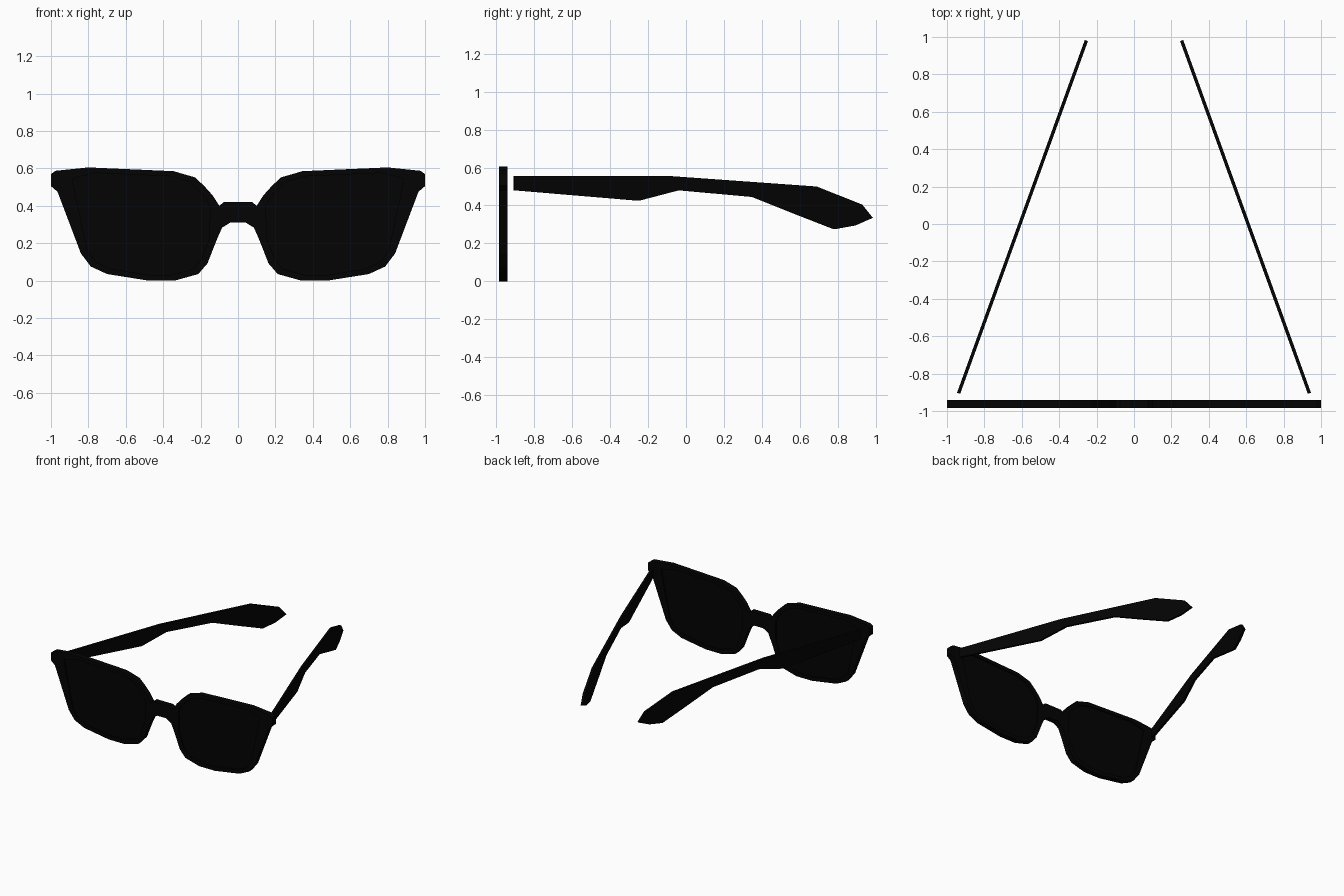
import bpy, bmesh, math

cube = bpy.data.objects.get("Cube")
if cube:
    bpy.data.objects.remove(cube, do_unlink=True)


def material(name, color, roughness):
    mat = bpy.data.materials.new(name)
    mat.use_nodes = True
    mat.diffuse_color = color
    bsdf = mat.node_tree.nodes["Principled BSDF"]
    bsdf.inputs["Base Color"].default_value = color
    bsdf.inputs["Roughness"].default_value = roughness
    return mat


BLACK = material("black plastic", (0.001, 0.001, 0.001, 1), 0.5)


def plate(name, loops, half_depth, location, turn=0.0):
    """Upright flat plate from closed outlines; inner outlines become holes."""
    curve = bpy.data.curves.new(name, "CURVE")
    curve.dimensions = "2D"
    curve.fill_mode = "BOTH"
    curve.extrude = half_depth
    for loop in loops:
        spline = curve.splines.new("POLY")
        spline.points.add(len(loop) - 1)
        for point, (x, z) in zip(spline.points, loop):
            point.co = (x, z, 0, 1)
        spline.use_cyclic_u = True
    source = bpy.data.objects.new(name + "_outline", curve)
    bpy.context.collection.objects.link(source)
    graph = bpy.context.evaluated_depsgraph_get()
    mesh = bpy.data.meshes.new_from_object(source.evaluated_get(graph))
    bpy.data.objects.remove(source, do_unlink=True)
    bpy.data.curves.remove(curve)

    bm = bmesh.new()
    bm.from_mesh(mesh)
    bmesh.ops.remove_doubles(bm, verts=bm.verts, dist=0.0005)
    bmesh.ops.recalc_face_normals(bm, faces=bm.faces)
    for face in bm.faces:
        face.smooth = False
    bm.to_mesh(mesh)
    bm.free()

    mesh.name = name
    mesh.materials.clear()
    mesh.materials.append(BLACK)
    obj = bpy.data.objects.new(name, mesh)
    obj.location = location
    obj.rotation_euler = (math.pi / 2, 0, turn)
    bpy.context.collection.objects.link(obj)
    return obj


def mirrored(points):
    return [(-x, z) for x, z in reversed(points)]


# Half outline of the front: bridge top, brow, hinge corner, lower rim, bridge bottom
bridge_top = [(.075, .42), (.10, .40)]
brow = [(.135, .455), (.18, .505), (.23, .552), (.345, .585), (.80, .605)]
hinge_corner = [(.975, .587), (1, .57), (1, .505), (.965, .475)]
lower_rim = [(.84, .145), (.787, .075), (.70, .035), (.48, 0), (.338, 0),
             (.212, .035), (.163, .092), (.115, .215)]
bridge_bottom = [(.085, .283), (.04, .311)]
half = bridge_top + brow + hinge_corner + lower_rim + bridge_bottom

# Lens opening follows the rim, shrunk towards its middle
rim = [(.11, .40)] + brow + [(.93, .57)] + lower_rim
lens = [(.5 + (x - .5) * .9, .31 + (z - .31) * .9) for x, z in rim]

FRONT = (0, -.962, 0)
plate("front_frame", [half + mirrored(half), lens, mirrored(lens)], .022, FRONT)
plate("left_lens", [lens], .01, FRONT)
plate("right_lens", [mirrored(lens)], .01, FRONT)

# Temple arms, converging towards the back
arm = [(-.905, .555), (-.085, .555), (.685, .50), (.925, .405), (.981, .335),
       (.89, .295), (.78, .275), (.575, .355), (.35, .445), (-.04, .48),
       (-.25, .425), (-.905, .48)]
for name, side in (("left_arm", 1), ("right_arm", -1)):
    turn = math.atan2(1.88, -.681 * side)
    profile = [(y / math.sin(turn), z) for y, z in arm]
    plate(name, [profile], .009, (.61 * side, 0, 0), turn)
